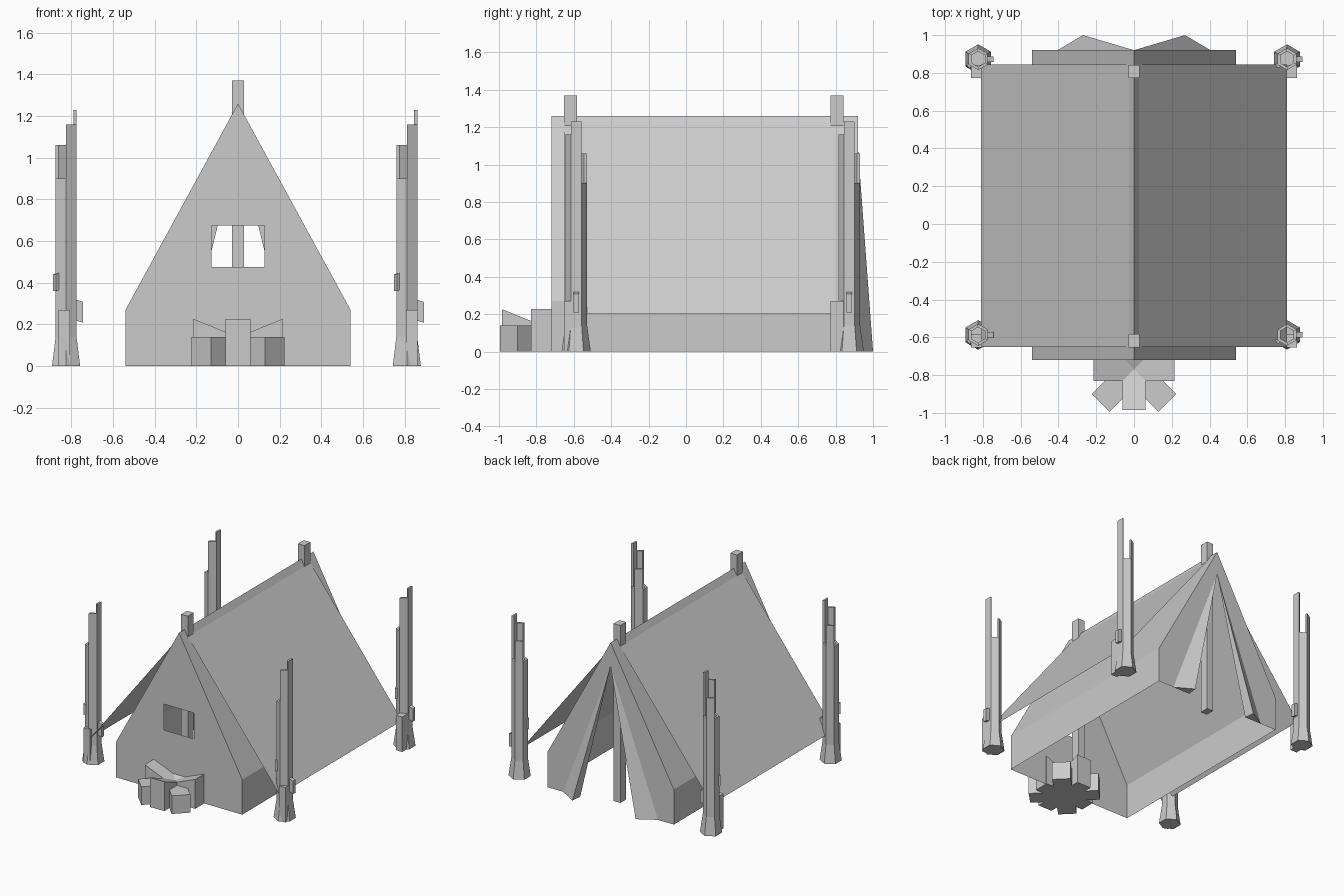
import bpy
from math import cos, sin, radians

if "Cube" in bpy.data.objects:
    bpy.data.objects.remove(bpy.data.objects["Cube"])


def make(name, verts, faces, mirror=False, loc=(0, 0, 0), rot=0):
    me = bpy.data.meshes.new(name)
    me.from_pydata(verts, [], faces)
    me.update()
    ob = bpy.data.objects.new(name, me)
    bpy.context.collection.objects.link(ob)
    ob.location = loc
    ob.rotation_euler.z = rot
    if mirror:
        mod = ob.modifiers.new("mirror", 'MIRROR')
        mod.merge_threshold = 0.0005
    return ob


BOX = [(0, 3, 2, 1), (4, 5, 6, 7), (0, 1, 5, 4), (1, 2, 6, 5), (2, 3, 7, 6), (3, 0, 4, 7)]


def box(name, x0, x1, y0, y1, z0, z1, near_top=None, lean=0, **kw):
    # near_top: height of the top at x0 (sloped top); lean: z shift of the x1 side
    t = z1 if near_top is None else near_top
    v = [(x0, y0, z0), (x1, y0, z0 + lean), (x1, y1, z0 + lean), (x0, y1, z0),
         (x0, y0, t), (x1, y0, z1 + lean), (x1, y1, z1 + lean), (x0, y1, t)]
    return make(name, v, BOX, **kw)


# Tent shell: open-bottomed half, mirrored, with window in front and doorway behind
F, B, W, E, A = -0.72, 0.92, 0.54, 0.27, 1.26
front = [(0, 0), (W, 0), (W, E), (0, A), (0, 0.675), (0.127, 0.675), (0.127, 0.475), (0, 0.475)]
back = [(0.26, 0), (W, 0), (W, E), (0, A), (0, 1.08)]
verts = [(x, F, z) for x, z in front] + [(x, B, z) for x, z in back]
make("tent_canvas", verts,
     [tuple(range(8)), (12, 11, 10, 9, 8), (1, 9, 10, 2), (2, 10, 11, 3)], mirror=True)

# Door flaps folded outward
make("door_flap", [(0, B, 1.08), (0.26, B, 0), (0.27, 1.0, 0), (0.405, B, 0)],
     [(0, 1, 2), (0, 2, 3), (1, 3, 2)], mirror=True)

# Fly sheet over the ridge
make("fly_sheet", [(0, -0.65, 1.245), (0.81, -0.65, 0.2), (0.81, 0.845, 0.2), (0, 0.845, 1.245)],
     [(0, 1, 2, 3)], mirror=True)

# Ridge poles and short corner pegs
for tag, y in (("front", -0.618), ("back", 0.807)):
    box(tag + "_ridge_pole", -0.028, 0.028, y - 0.035, y + 0.035, 0, 1.37)
    box(tag + "_corner_peg", 0.807, 0.862, y - 0.035, y + 0.035, 0, 0.27, mirror=True)


# Hollow splintered trunk: six sides of different heights on a flared base
def trunk(name, loc):
    heights = [1.23, 0.90, 1.06, 0.90, 0.90, 1.16]
    ro, ri, rb, zb = 0.058, 0.041, 0.078, 0.14
    v, f = [], []

    def p(i, r, z):
        a = radians(60 * i - 30)
        return (r * cos(a), r * sin(a), z)

    def quad(*pts):
        f.append(tuple(range(len(v), len(v) + len(pts))))
        v.extend(pts)

    for i, h in enumerate(heights):
        j, g = i + 1, heights[(i + 1) % 6]
        quad(p(i, rb, 0), p(j, rb, 0), p(j, ro, zb), p(i, ro, zb))
        quad(p(i, ro, zb), p(j, ro, zb), p(j, ro, h), p(i, ro, h))
        quad(p(j, ri, zb), p(i, ri, zb), p(i, ri, h), p(j, ri, h))
        quad(p(i, ro, h), p(j, ro, h), p(j, ri, h), p(i, ri, h))
        if h != g:
            quad(p(j, ro, g), p(j, ri, g), p(j, ri, h), p(j, ro, h))
    quad(*[p(5 - i, rb, 0) for i in range(6)])
    quad(*[p(i, ri, zb) for i in range(6)])
    make(name, v, f, loc=loc)
    # Broken branch stubs
    box(name + "_low_stub", 0.045, 0.082, -0.015, 0.015, 0.22, 0.32, lean=-0.012, loc=loc)
    box(name + "_high_stub", 0.04, 0.067, -0.012, 0.012, 0.37, 0.45, lean=-0.01,
        loc=loc, rot=radians(215))


for side, x in (("left", -0.825), ("right", 0.81)):
    for end, y in (("front", -0.587), ("back", 0.873)):
        trunk(f"{end}_{side}_trunk", (x, y, 0))

# Ring of fire stones: tall sloped ones alternate with low flat ones
for i in range(8):
    kw = dict(loc=(0, -0.77, 0), rot=radians(45 * i))
    if i % 2 == 0:
        box("tall_fire_stone", 0, 0.215, -0.06, 0.06, 0, 0.227, near_top=0.14, **kw)
    else:
        box("low_fire_stone", 0, 0.25, -0.066, 0.066, 0, 0.14, **kw)
